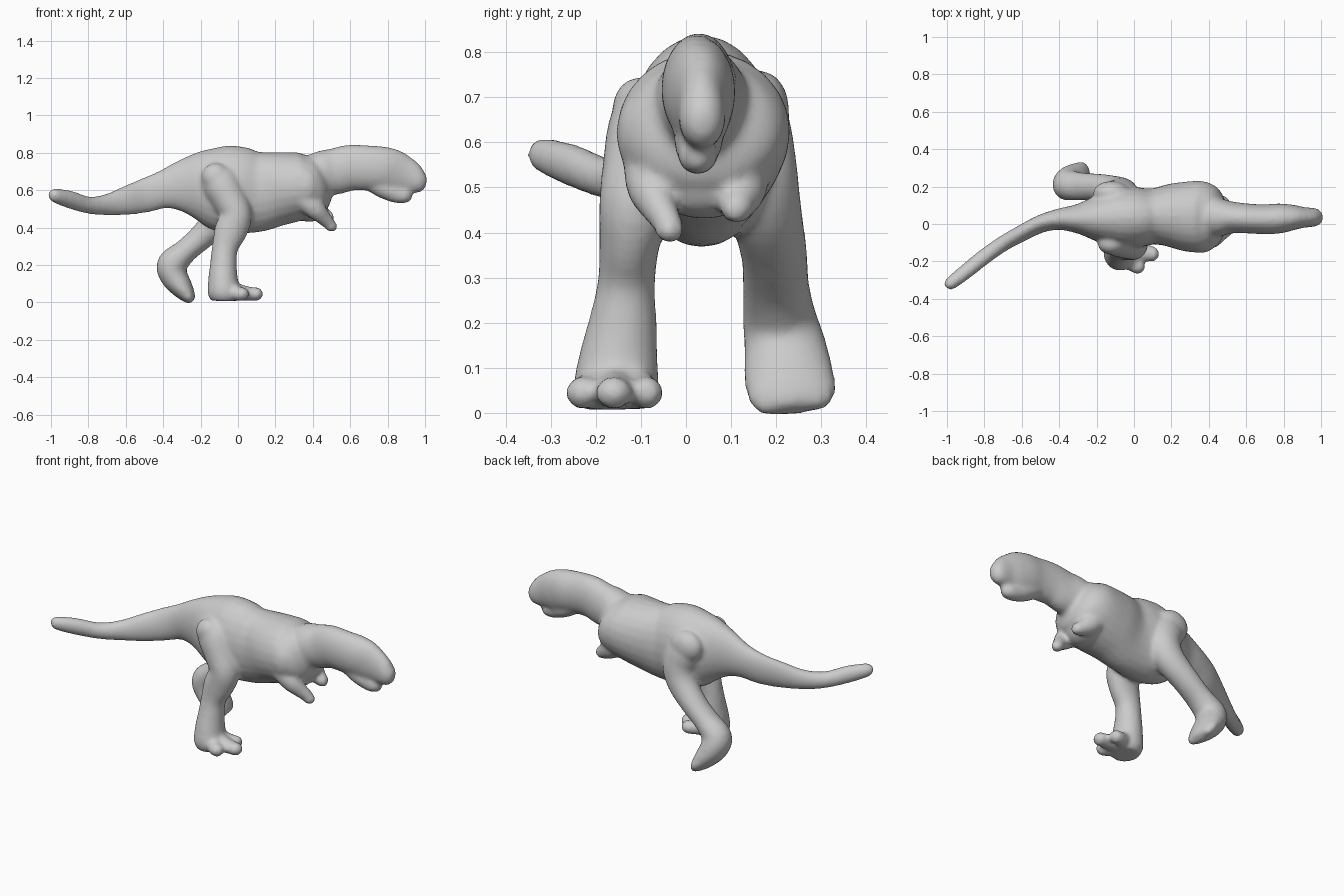
import bpy, bmesh, math
from mathutils import Vector

bm = bmesh.new()
SIDES = 24
STEPS = 4


def spline(a, b, c, d, t):
    """Catmull-Rom blend of four stations."""
    return [0.5 * (2 * q + (r - p) * t + (2 * p - 5 * q + 4 * r - s) * t * t
                   + (3 * q - p - 3 * r + s) * t ** 3)
            for p, q, r, s in zip(a, b, c, d)]


def limb(stations):
    """Closed tube through (x, y, z, half width, half depth) stations."""
    n = len(stations)
    pts = []
    for i in range(n - 1):
        quad = [stations[max(0, min(n - 1, i + k))] for k in (-1, 0, 1, 2)]
        pts += [spline(*quad, s / STEPS) for s in range(STEPS)]
    pts.append(stations[-1])
    rings = []
    for i, p in enumerate(pts):
        t = Vector(pts[min(i + 1, len(pts) - 1)][:3]) - Vector(pts[max(i - 1, 0)][:3])
        t.normalize()
        side = Vector((0, 1, 0))
        side = (side - t * side.dot(t)).normalized()
        up = t.cross(side)
        w, h = max(p[3], 0.006), max(p[4], 0.006)
        rings.append([bm.verts.new(Vector(p[:3]) + side * w * math.cos(a) + up * h * math.sin(a))
                      for a in (2 * math.pi * k / SIDES for k in range(SIDES))])
    for r0, r1 in zip(rings, rings[1:]):
        for k in range(SIDES):
            j = (k + 1) % SIDES
            bm.faces.new((r0[k], r0[j], r1[j], r1[k]))
    bm.faces.new(rings[0])
    bm.faces.new(rings[-1])


def lump(loc, size):
    """Ellipsoid muscle mass."""
    made = bmesh.ops.create_uvsphere(bm, u_segments=20, v_segments=12, radius=1)
    for v in made["verts"]:
        v.co = Vector([c * s + o for c, s, o in zip(v.co, size, loc)])


# Tail and torso up to the chest
limb([(-1.005, -.34, .575, .012, .015), (-.985, -.322, .573, .034, .036),
      (-.90, -.255, .550, .040, .048), (-.80, -.175, .520, .042, .046),
      (-.70, -.105, .522, .042, .058), (-.60, -.05, .543, .044, .078),
      (-.50, .0, .570, .047, .092), (-.40, .025, .602, .057, .102),
      (-.30, .028, .620, .080, .142), (-.20, .03, .622, .125, .190),
      (-.10, .035, .610, .160, .228), (0, .035, .600, .165, .234),
      (.10, .04, .592, .150, .218), (.20, .045, .605, .172, .200),
      (.30, .04, .618, .190, .187), (.38, .038, .632, .188, .172),
      (.44, .036, .655, .150, .140), (.48, .035, .67, .07, .08)])

# Neck and upper head
limb([(.34, .035, .67, .09, .09), (.44, .035, .69, .105, .118), (.52, .035, .700, .086, .124),
      (.60, .03, .720, .080, .123), (.70, .025, .718, .080, .121), (.78, .03, .710, .080, .122),
      (.85, .035, .690, .068, .118), (.91, .035, .672, .055, .096),
      (.965, .036, .648, .050, .068), (.995, .037, .640, .036, .046), (1.008, .038, .637, .015, .02)])

# Lower jaw
limb([(.70, .03, .65, .05, .05), (.78, .028, .610, .055, .055), (.85, .026, .580, .047, .050),
      (.90, .026, .572, .040, .042), (.93, .027, .575, .015, .02)])

# Near leg, standing
limb([(-.13, -.03, .72, .06, .06), (-.10, -.06, .65, .105, .105), (-.04, -.085, .54, .102, .095),
      (-.01, -.11, .46, .085, .085), (-.04, -.125, .38, .068, .088), (-.07, -.132, .29, .064, .070),
      (-.078, -.140, .20, .076, .072), (-.08, -.150, .12, .088, .080),
      (-.075, -.155, .05, .095, .088), (-.075, -.155, .008, .075, .070)])

# Near foot toes
for x, y, r in ((.045, -.228, .036), (.120, -.160, .040), (.07, -.088, .036)):
    limb([(-.10, -.15, .055, .04, .045), (-.03, (y - .15) / 2, .055, .045, .048),
          (x - .04, y, .045, r, .036), (x - .01, y, .045, r, .036), (x + .012, y, .045, .018, .018)])

# Far leg, pushing off behind the body
limb([(-.13, .08, .72, .06, .06), (-.10, .12, .64, .105, .105), (-.07, .15, .54, .098, .100),
      (-.10, .175, .45, .082, .085), (-.19, .195, .355, .074, .070), (-.28, .200, .275, .075, .065),
      (-.35, .208, .205, .083, .082), (-.345, .220, .145, .092, .075),
      (-.305, .228, .085, .100, .062), (-.268, .236, .035, .098, .042), (-.25, .24, .005, .075, .022)])

# Short arms
limb([(.34, -.08, .56, .06, .06), (.41, -.08, .50, .052, .055), (.455, -.06, .455, .040, .042),
      (.488, -.04, .420, .033, .034), (.505, -.035, .395, .030, .030), (.512, -.034, .378, .012, .012)])
limb([(.34, .13, .56, .06, .06), (.41, .125, .50, .055, .058), (.46, .115, .465, .042, .042),
      (.495, .11, .450, .032, .032), (.515, .11, .445, .012, .012)])

# Hip, breast and shoulder masses
lump((-.12, -.105, .67), (.075, .06, .075))
lump((-.12, .165, .67), (.10, .065, .09))
lump((.36, -.09, .62), (.08, .065, .10))
lump((.36, .16, .62), (.08, .065, .10))
lump((.38, .04, .50), (.09, .11, .07))

bmesh.ops.recalc_face_normals(bm, faces=bm.faces)
mesh = bpy.data.meshes.new("dinosaur_body")
bm.to_mesh(mesh)
bm.free()
body = bpy.data.objects.new("dinosaur_body", mesh)
bpy.context.collection.objects.link(body)

# Fuse all masses into one smooth skin
fuse = body.modifiers.new("fuse", 'REMESH')
fuse.mode = 'VOXEL'
fuse.voxel_size = 0.011
fuse.use_smooth_shade = True
soften = body.modifiers.new("soften", 'SMOOTH')
soften.factor = 0.5
soften.iterations = 10
